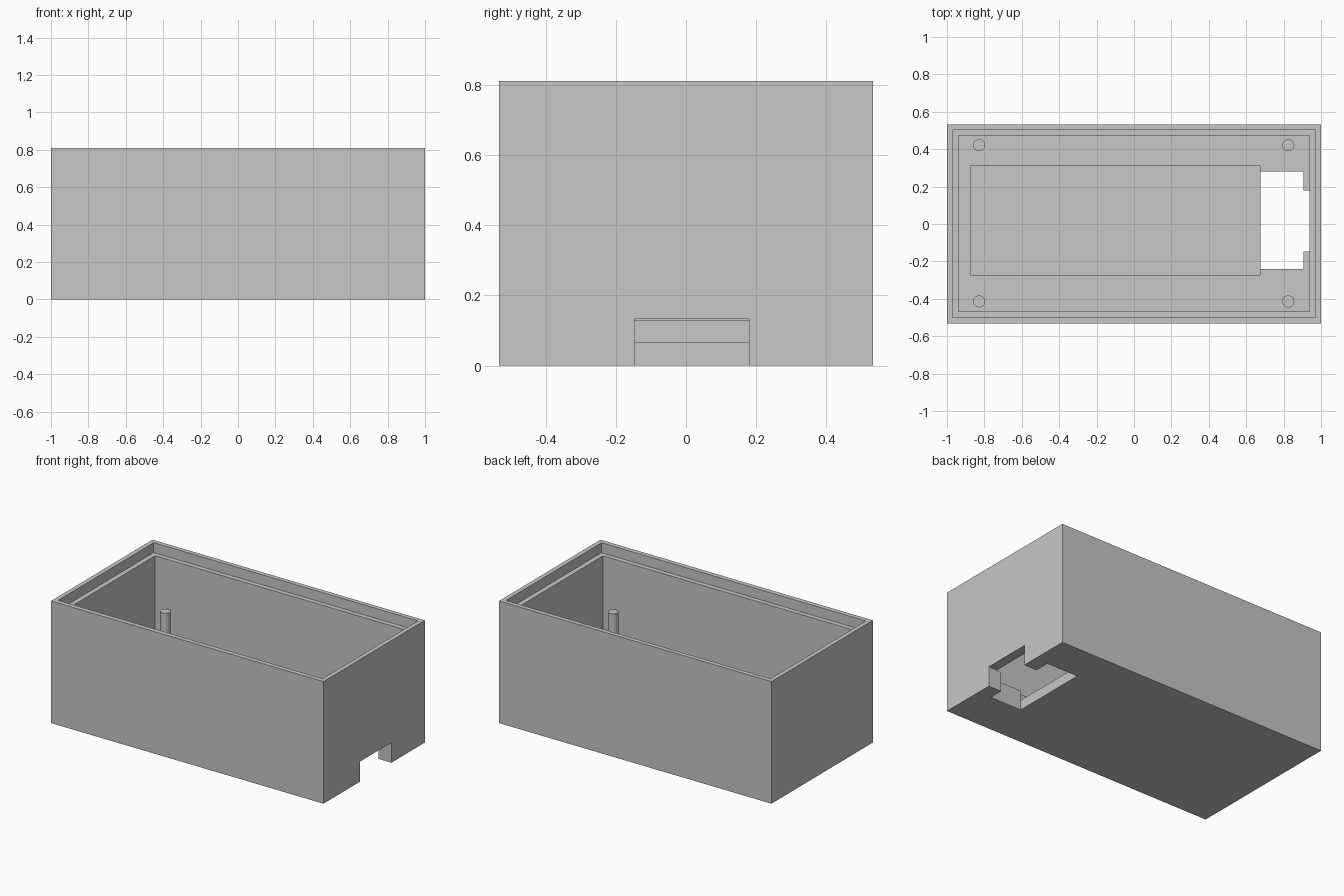
import bpy

if "Cube" in bpy.data.objects:
    bpy.data.objects.remove(bpy.data.objects["Cube"], do_unlink=True)

grey = bpy.data.materials.new("plain grey")
grey.use_nodes = True
colour = (0.57, 0.57, 0.57, 1)
grey.diffuse_color = colour
grey.node_tree.nodes["Principled BSDF"].inputs["Base Color"].default_value = colour


def box(name, x, y, z):
    """Box spanning the given (low, high) ranges."""
    bpy.ops.mesh.primitive_cube_add(size=1)
    ob = bpy.context.object
    ob.name = name
    for v in ob.data.vertices:
        for i, (low, high) in enumerate((x, y, z)):
            v.co[i] = high if v.co[i] > 0 else low
    ob.data.materials.append(grey)
    return ob


def cut(target, name, x, y, z):
    """Subtract a box from the target and discard the cutter."""
    cutter = box(name, x, y, z)
    cutter.hide_render = True
    mod = target.modifiers.new(name, 'BOOLEAN')
    mod.operation = 'DIFFERENCE'
    mod.solver = 'EXACT'
    mod.object = cutter
    bpy.context.view_layer.objects.active = target
    bpy.ops.object.modifier_apply(modifier=name)
    bpy.data.objects.remove(cutter, do_unlink=True)


height, floor, pocket = 0.81, 0.13, 0.065

# Open enclosure: main cavity, then the lid rebate around the rim
case = box("case", (-1, 1), (-0.532, 0.532), (0, height))
cut(case, "cavity", (-0.937, 0.937), (-0.468, 0.47), (floor, 1))
cut(case, "lid_rebate", (-0.97, 0.97), (-0.5, 0.502), (height - 0.066, 1))

# Shallow floor pocket, connector opening and the slot through the end wall
cut(case, "floor_pocket", (-0.875, 0.675), (-0.272, 0.31), (pocket, 0.3))
cut(case, "connector_opening", (0.675, 0.905), (-0.24, 0.28), (-0.1, 0.3))
cut(case, "wall_slot", (0.85, 1.1), (-0.147, 0.18), (-0.1, 0.133))

# Mounting posts in the four corners
post_top = 0.425
for side, x in (("left", 0.825), ("right", -0.828)):
    for end, y in (("front", -0.414), ("back", 0.421)):
        base = floor - 0.02
        bpy.ops.mesh.primitive_cylinder_add(
            vertices=32, radius=0.032, depth=post_top - base,
            location=(x, y, (post_top + base) / 2))
        post = bpy.context.object
        post.name = f"post_{end}_{side}"
        post.data.materials.append(grey)
        bpy.ops.object.shade_smooth_by_angle()
